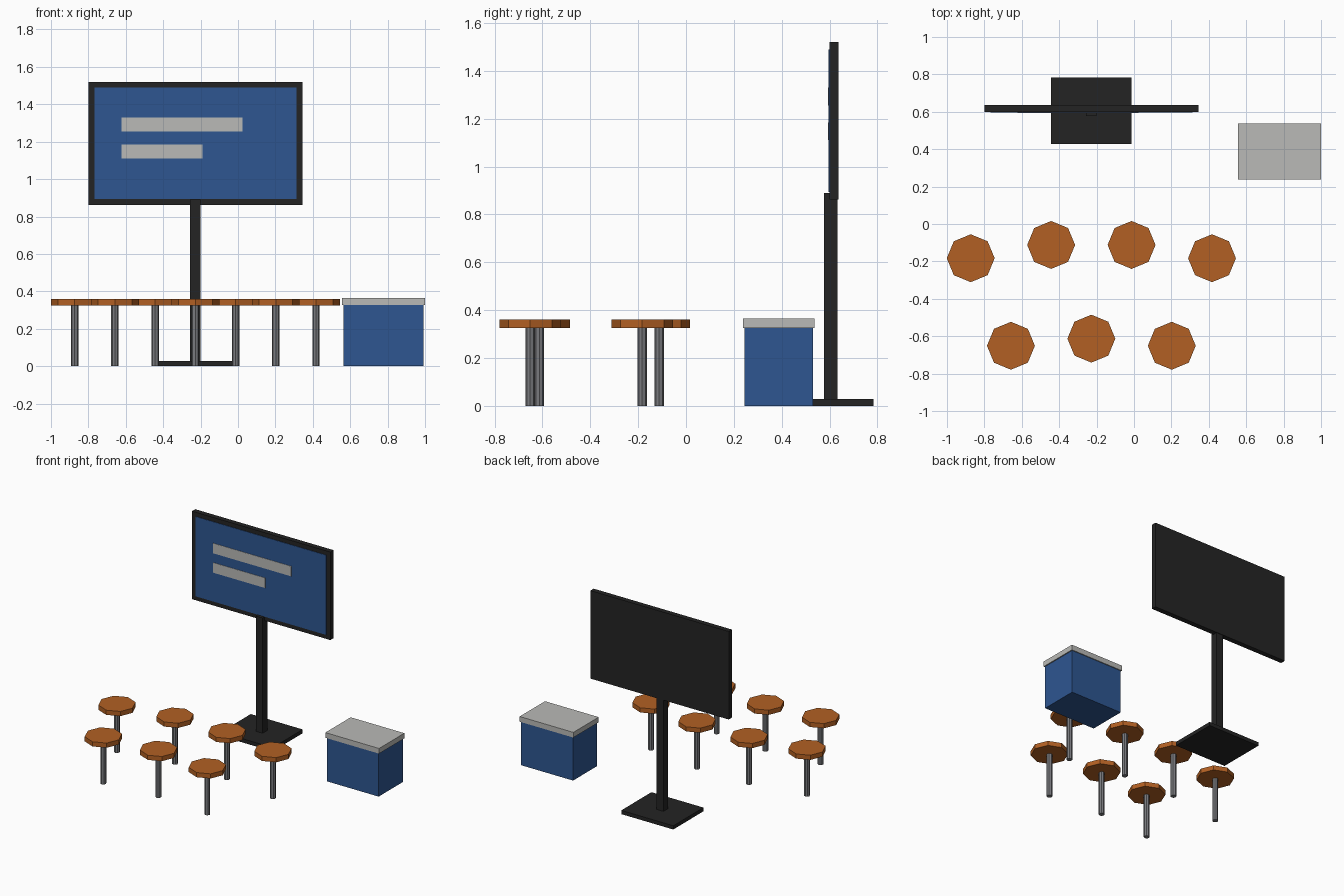
import bpy, math

if "Cube" in bpy.data.objects:
    bpy.data.objects.remove(bpy.data.objects["Cube"])


def material(name, rgb):
    # sRGB 0-255 to linear
    m = bpy.data.materials.new(name)
    lin = [((c / 255 + 0.055) / 1.055) ** 2.4 for c in rgb]
    m.diffuse_color = (*lin, 1)
    m.use_nodes = True
    m.node_tree.nodes["Principled BSDF"].inputs["Base Color"].default_value = m.diffuse_color
    return m


BLACK = material("black", (36, 36, 36))
BLUE = material("blue", (46, 86, 145))
GREY = material("light grey", (186, 186, 183))
ORANGE = material("orange wood", (178, 96, 35))
STEEL = material("steel", (122, 123, 127))


def box(name, x, y, z, mat):
    spans = (x, y, z)
    bpy.ops.mesh.primitive_cube_add(size=1, location=[(a + b) / 2 for a, b in spans])
    ob = bpy.context.object
    ob.name = name
    ob.scale = [b - a for a, b in spans]
    bpy.ops.object.transform_apply(location=False, rotation=False, scale=True)
    ob.data.materials.append(mat)


def prism(name, x, y, z0, z1, radius, mat):
    bpy.ops.mesh.primitive_cylinder_add(vertices=8, radius=radius, depth=z1 - z0,
                                        location=(x, y, (z0 + z1) / 2))
    ob = bpy.context.object
    ob.name = name
    ob.data.materials.append(mat)


# Display stand
CX, CY = -0.228, 0.605
box("stand_base", (CX - 0.215, CX + 0.215), (CY - 0.178, CY + 0.178), (0, 0.028), BLACK)
box("stand_post", (CX - 0.028, CX + 0.028), (CY - 0.028, CY + 0.028), (0.028, 0.89), BLACK)

# Screen with two text bars
box("screen_frame", (-0.8, 0.344), (0.599, 0.637), (0.862, 1.52), BLACK)
box("screen_panel", (-0.767, 0.312), (0.5955, 0.6), (0.893, 1.489), BLUE)
box("long_bar", (-0.622, 0.025), (0.593, 0.597), (1.255, 1.33), GREY)
box("short_bar", (-0.622, -0.19), (0.593, 0.597), (1.11, 1.185), GREY)

# Counter box with lid
box("counter_body", (0.563, 0.992), (0.245, 0.53), (0, 0.326), BLUE)
box("counter_lid", (0.556, 1.0), (0.238, 0.537), (0.326, 0.365), GREY)

# Stools in two curved rows
STOOLS = [(dx * 0.43, -0.112 if abs(dx) < 1 else -0.183) for dx in (-1.5, -0.5, 0.5, 1.5)]
STOOLS += [(dx * 0.43, -0.613 if dx == 0 else -0.651) for dx in (-1, 0, 1)]
for i, (dx, y) in enumerate(STOOLS):
    prism(f"stool_leg_{i + 1}", CX + dx, y, 0, 0.325, 0.02, STEEL)
    prism(f"stool_seat_{i + 1}", CX + dx, y, 0.325, 0.36, 0.128, ORANGE)
